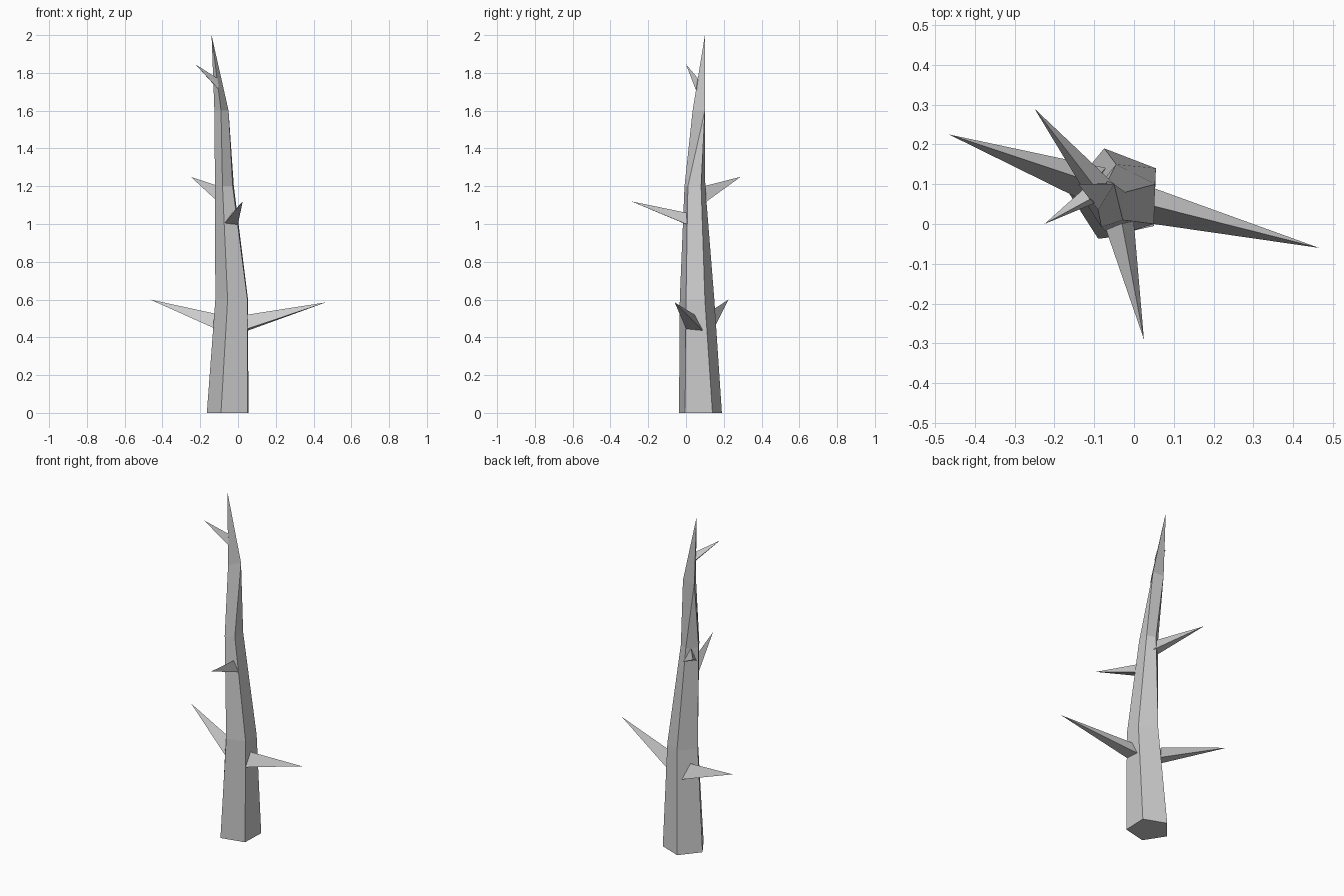
import bpy, bmesh
from mathutils import Vector

if "Cube" in bpy.data.objects:
    bpy.data.objects.remove(bpy.data.objects["Cube"])


def make_object(name, bm):
    bmesh.ops.remove_doubles(bm, verts=bm.verts, dist=0.0005)
    bmesh.ops.recalc_face_normals(bm, faces=bm.faces)
    mesh = bpy.data.meshes.new(name)
    bm.to_mesh(mesh)
    bm.free()
    obj = bpy.data.objects.new(name, mesh)
    bpy.context.collection.objects.link(obj)
    return obj


def loft(bm, rings, tip):
    """Skin a stack of rings with a capped bottom and a pointed end."""
    loops = [[bm.verts.new(p) for p in ring] for ring in rings]
    point = bm.verts.new(tip)
    n = len(loops[0])
    bm.faces.new(loops[0][::-1])
    for i in range(n):
        j = (i + 1) % n
        for a, b in zip(loops, loops[1:]):
            bm.faces.new((a[i], a[j], b[j], b[i]))
        bm.faces.new((loops[-1][i], loops[-1][j], point))


# Trunk: irregular five-sided sections, narrowing to a three-sided spike
sections = [
    (0.0, [(-0.09, -0.037), (0.05, -0.005), (0.055, 0.14), (-0.075, 0.19), (-0.165, 0.08)]),
    (0.6, [(-0.055, -0.033), (0.05, 0.0), (0.053, 0.10), (-0.045, 0.15), (-0.12, 0.06)]),
    (1.2, [(-0.082, -0.008), (-0.028, 0.01), (-0.022, 0.08), (-0.07, 0.102), (-0.122, 0.055)]),
    (1.6, [(-0.09, 0.035), (-0.05, 0.1), (-0.05, 0.1), (-0.125, 0.1), (-0.125, 0.1)]),
]
bm = bmesh.new()
loft(bm, [[(x, y, z) for x, y in pts] for z, pts in sections], (-0.14, 0.1, 2.0))
bmesh.ops.dissolve_degenerate(bm, edges=bm.edges, dist=0.0005)
make_object("trunk", bm)

# Thorns: tip, then the three corners where each meets the trunk
thorns = {
    "thorn_right": [(0.465, -0.06, 0.585), (0.05, 0.045, 0.52), (0.05, 0.09, 0.435), (0.05, 0.0, 0.445)],
    "thorn_left": [(-0.465, 0.225, 0.6), (-0.12, 0.11, 0.525), (-0.13, 0.06, 0.45), (-0.09, 0.145, 0.44)],
    "thorn_back": [(-0.25, 0.29, 1.25), (-0.10, 0.095, 1.2), (-0.12, 0.075, 1.13), (-0.06, 0.11, 1.12)],
    "thorn_front": [(0.025, -0.29, 1.12), (-0.03, 0.0, 1.06), (-0.07, -0.015, 1.005), (0.0, 0.0, 1.0)],
    "thorn_top": [(-0.225, 0.0, 1.845), (-0.115, 0.06, 1.775), (-0.13, 0.085, 1.74), (-0.105, 0.05, 1.715)],
}
for name, (tip, *base) in thorns.items():
    tip = Vector(tip)
    # Sink the base a little into the trunk
    base = [tip + (Vector(p) - tip) * 1.05 for p in base]
    bm = bmesh.new()
    loft(bm, [base], tip)
    make_object(name, bm)
